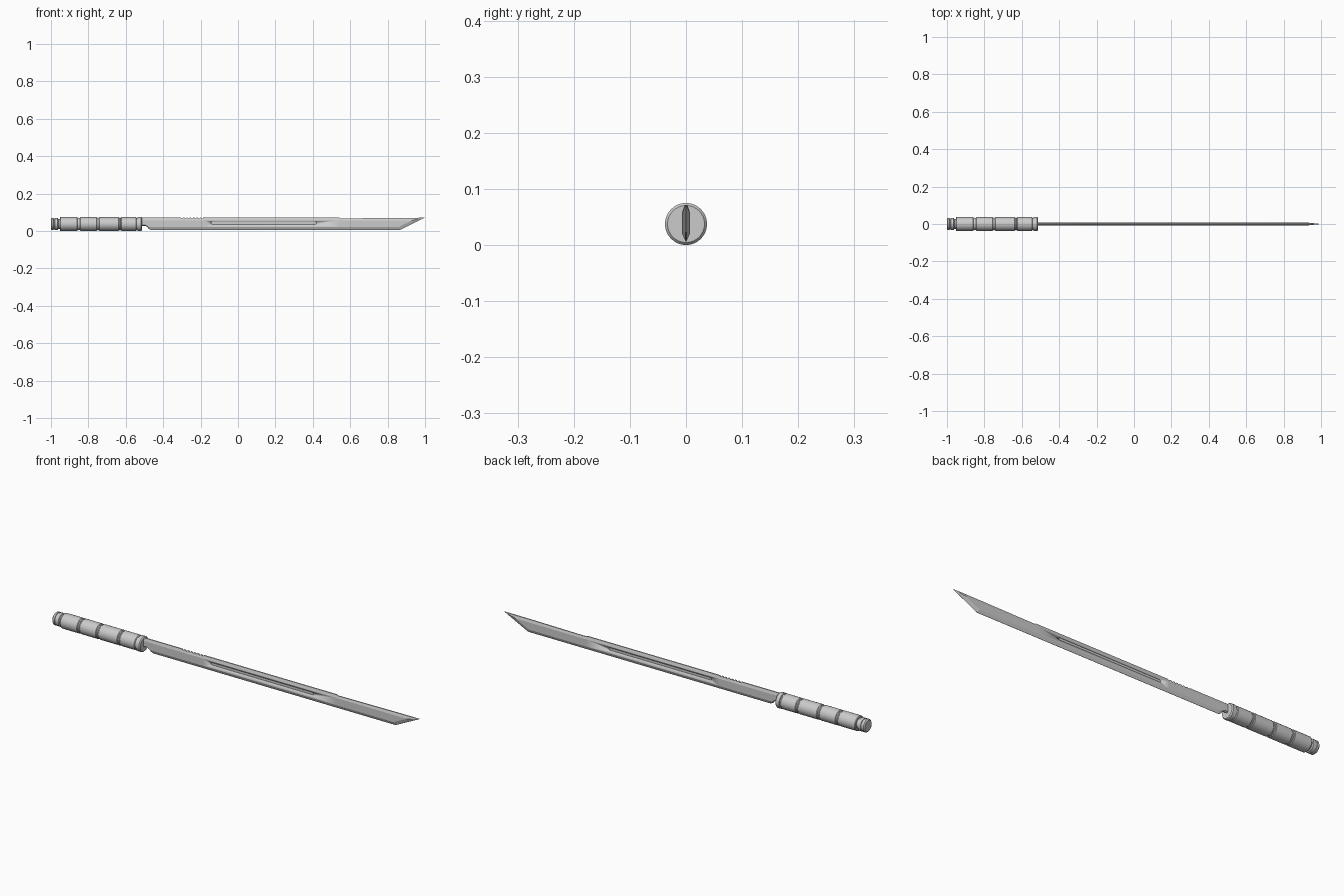
import bpy, bmesh, math

if "Cube" in bpy.data.objects:
    bpy.data.objects.remove(bpy.data.objects["Cube"])

ZC = 0.0375  # height of the handle axis


def finish(name, bm, angle=30):
    bmesh.ops.recalc_face_normals(bm, faces=bm.faces)
    me = bpy.data.meshes.new(name)
    bm.to_mesh(me)
    bm.free()
    ob = bpy.data.objects.new(name, me)
    bpy.context.collection.objects.link(ob)
    bpy.ops.object.select_all(action='DESELECT')
    ob.select_set(True)
    bpy.context.view_layer.objects.active = ob
    bpy.ops.object.shade_smooth_by_angle(angle=math.radians(angle))
    return ob


def skin(bm, rings):
    for a, b in zip(rings, rings[1:]):
        for i in range(len(a)):
            j = (i + 1) % len(a)
            bm.faces.new((a[i], a[j], b[j], b[i]))


def lathe(name, profile, sides=32):
    """Revolve (x, radius) points around the handle axis, with flat end caps."""
    bm = bmesh.new()
    rings = [[bm.verts.new((x, r * math.cos(t), ZC + r * math.sin(t)))
              for t in (2 * math.pi * k / sides for k in range(sides))]
             for x, r in profile]
    skin(bm, rings)
    bm.faces.new(rings[0])
    bm.faces.new(rings[-1])
    return finish(name, bm)


# pommel with two thin grooves and a neck
lathe("pommel", [(-1.0, .027), (-.995, .032), (-.986, .032), (-.985, .029),
                 (-.980, .029), (-.979, .032), (-.964, .032), (-.961, .027),
                 (-.945, .027)])

# grip core, showing in the gaps between sleeves
lathe("grip_core", [(-.95, .027), (-.94, .033), (-.53, .033)])

# grip sleeves with bevelled ends
for n, (a, b) in enumerate([(-.953, -.857), (-.846, -.754), (-.743, -.637), (-.626, -.542)]):
    lathe(f"grip_sleeve_{n + 1}", [(a, .0335), (a + .003, .0365), (b - .003, .0365), (b, .0335)])

# raised rings in the middle of each gap
for n, x in enumerate([-.8515, -.7485, -.6315]):
    lathe(f"grip_ring_{n + 1}", [(x - .0025, .0335), (x - .0015, .035), (x + .0015, .035), (x + .0025, .0335)])

# collar where the blade enters the handle
lathe("collar", [(-.538, .034), (-.536, .0375), (-.518, .0375), (-.513, .033)])

# blade stations: x, spine height, edge height
stations = [(-.53, .071, .027), (-.495, .071, .027), (-.487, .071, .023),
            (-.478, .071, .012), (-.465, .071, .006)]
for k in range(7):  # spine teeth
    x = -.305 + k * .018
    stations += [(x, .071, .006), (x + .003, .066, .006),
                 (x + .008, .066, .006), (x + .011, .071, .006)]
stations += [(.543, .071, .006), (.548, .067, .006), (.84, .070, .006)]

T = .0072  # half thickness
bm = bmesh.new()


def section(x, top, edge, xs=(0, 0, 0, 0)):
    low = max(.021, edge + .004)
    half = [(x + xs[0], .0028, top), (x + xs[1], T, .057),
            (x + xs[2], T, low), (x + xs[3], .0006, edge)]
    return [bm.verts.new(p) for p in half] + [bm.verts.new((p[0], -p[1], p[2])) for p in half[::-1]]


rings = [section(*s) for s in stations]
# last ring slants forward to form the chisel tip
rings.append(section(.866, .0705, .006, (.085, .065, -.008, 0)))
skin(bm, rings)
bm.faces.new(rings[0])
tip = bm.verts.new((1.0, 0, .072))
last = rings[-1]
for i in range(8):
    bm.faces.new((last[i], last[(i + 1) % 8], tip))
blade = finish("blade", bm, 5)

# round-ended groove cut into both blade faces
for side in (-1, 1):
    bm = bmesh.new()
    outline = []
    for cx, start in ((.413, -90), (-.138, 90)):
        outline += [(cx + .007 * math.cos(math.radians(start + d)),
                     .043 + .007 * math.sin(math.radians(start + d))) for d in range(0, 181, 30)]
    skin_rings = [[bm.verts.new((x, side * y, z)) for x, z in outline] for y in (.003, .02)]
    skin(bm, skin_rings)
    for r in skin_rings:
        bm.faces.new(r)
    cutter = finish("groove_cutter", bm)
    mod = blade.modifiers.new("groove", 'BOOLEAN')
    mod.operation = 'DIFFERENCE'
    mod.solver = 'EXACT'
    mod.object = cutter
    bpy.context.view_layer.objects.active = blade
    bpy.ops.object.modifier_apply(modifier=mod.name)
    bpy.data.objects.remove(cutter, do_unlink=True)
